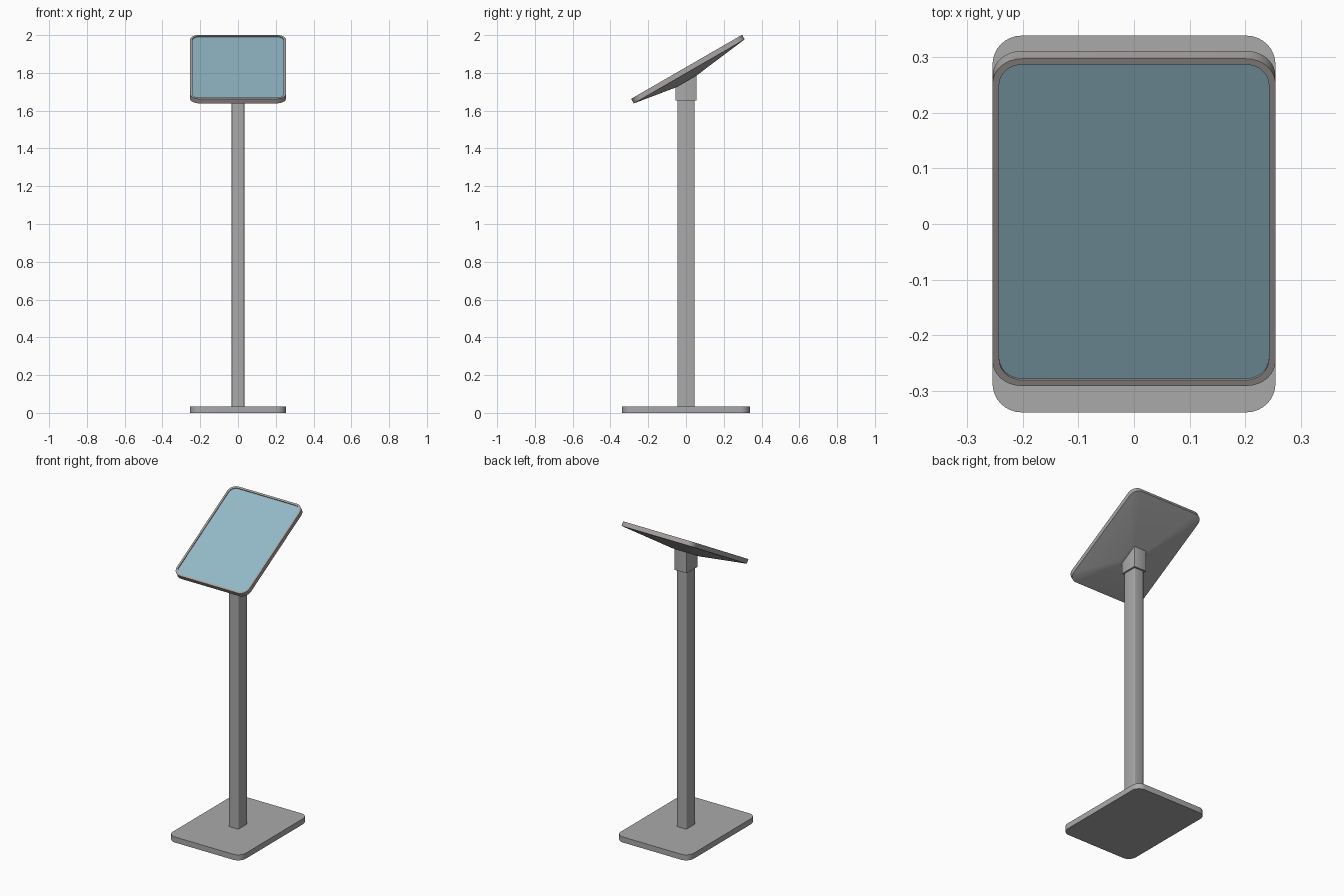
import bpy, bmesh, math
from mathutils import Matrix

cube = bpy.data.objects.get("Cube")
if cube:
    bpy.data.objects.remove(cube, do_unlink=True)


def material(name, rgb):
    m = bpy.data.materials.new(name)
    m.use_nodes = True
    m.diffuse_color = (*rgb, 1)
    m.node_tree.nodes["Principled BSDF"].inputs["Base Color"].default_value = (*rgb, 1)
    return m


grey = material("metal grey", (0.40, 0.40, 0.40))
warm = material("frame grey", (0.40, 0.375, 0.365))
blue = material("screen blue", (0.29, 0.48, 0.57))


def ring(bm, hx, hy, z, r, cy=0, steps=8):
    """Loop of vertices round a rectangle with rounded corners."""
    verts = []
    for i, (sx, sy) in enumerate([(1, 1), (-1, 1), (-1, -1), (1, -1)]):
        for k in range(steps + 1):
            a = math.pi / 2 * (i + k / steps)
            verts.append(bm.verts.new((sx * (hx - r) + r * math.cos(a),
                                       cy + sy * (hy - r) + r * math.sin(a), z)))
    return verts


def loft(name, mat, rings, matrix=Matrix(), smooth=True, steps=8):
    """Skin rounded-rectangle rings (half x, half y, z, radius, y centre), capped."""
    bm = bmesh.new()
    loops = [ring(bm, *r, steps=steps) for r in rings]
    n = len(loops[0])
    for a, b in zip(loops, loops[1:]):
        for i in range(n):
            j = (i + 1) % n
            bm.faces.new((a[i], a[j], b[j], b[i]))
    bm.faces.new(loops[0][::-1])
    bm.faces.new(loops[-1])
    bmesh.ops.recalc_face_normals(bm, faces=bm.faces)
    me = bpy.data.meshes.new(name)
    bm.to_mesh(me)
    bm.free()
    me.materials.append(mat)
    ob = bpy.data.objects.new(name, me)
    bpy.context.collection.objects.link(ob)
    ob.matrix_world = matrix
    if smooth:
        bpy.ops.object.select_all(action="DESELECT")
        ob.select_set(True)
        bpy.context.view_layer.objects.active = ob
        bpy.ops.object.shade_smooth_by_angle(angle=math.radians(30))
    return ob


# Floor plate, post and the collar under the head
loft("base", grey, [(0.254, 0.338, 0, 0.052), (0.254, 0.338, 0.035, 0.052)])
loft("post", grey, [(0.034, 0.045, 0.03, 0.005), (0.034, 0.045, 1.70, 0.005)], steps=3)
collar = loft("collar", grey, [(0.044, 0.056, 1.655, 0.003),
                               (0.044, 0.056, 1.76, 0.003)], steps=2)
# Slope the collar top to meet the tilted head
for v in collar.data.vertices:
    if v.co.z > 1.7:
        v.co.z += 0.577 * v.co.y + 0.02

# Tilted head: z = 0 is the top face of the frame
tilt = Matrix.Translation((0.003, 0.003, 1.832)) @ Matrix.Rotation(math.radians(30), 4, "X")
tilt[0][3] = 0
loft("head_back", grey, [(0.06, 0.065, -0.066, 0.012, -0.04),
                         (0.253, 0.338, -0.028, 0.05)], tilt)
# Frame is a shell with a shallow recess for the screen
loft("frame", warm, [(0.254, 0.339, -0.028, 0.052), (0.254, 0.339, 0, 0.052),
                     (0.242, 0.327, 0, 0.042), (0.242, 0.327, -0.006, 0.042)], tilt)
loft("screen", blue, [(0.242, 0.327, -0.008, 0.042), (0.242, 0.327, -0.005, 0.042)], tilt)
